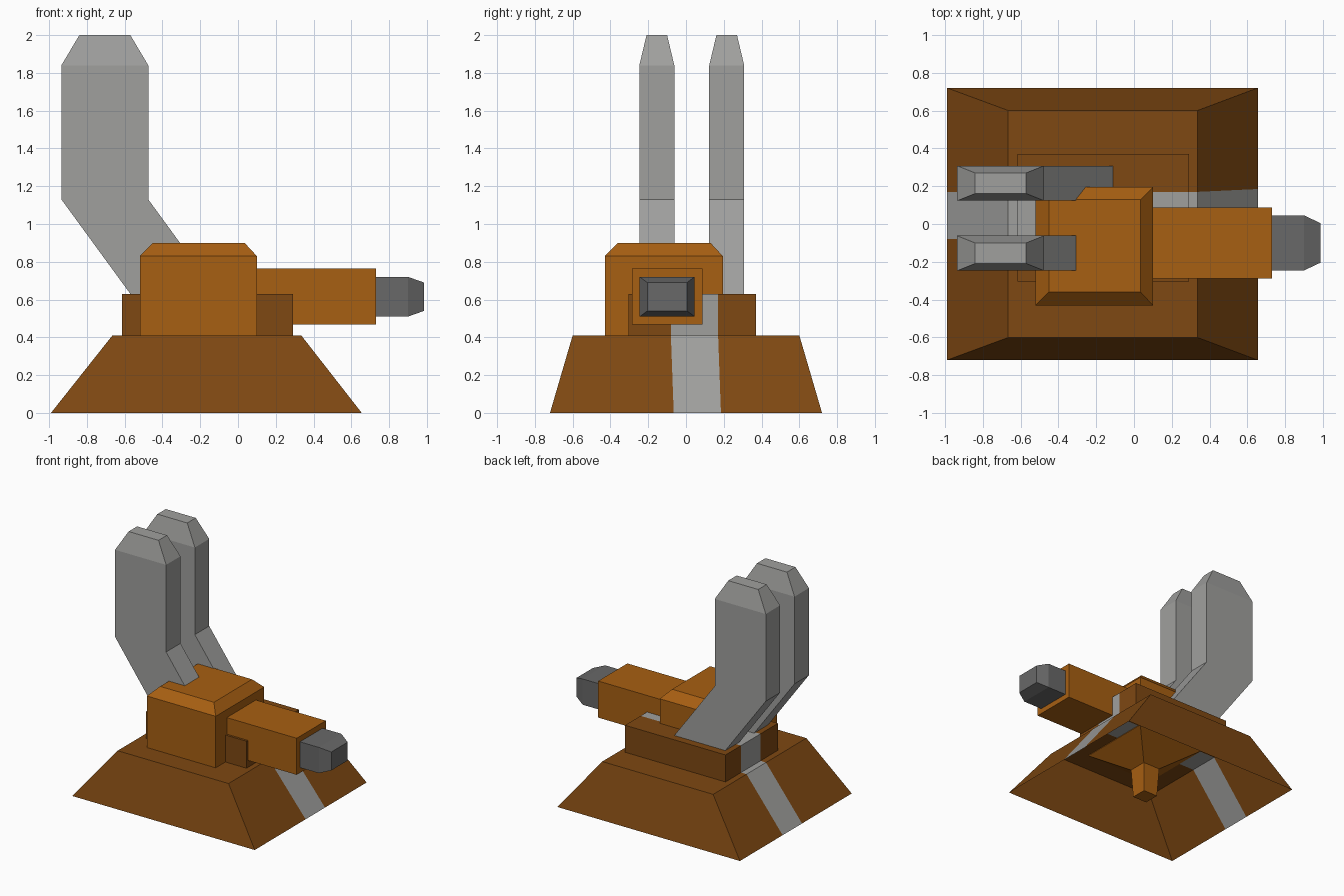
import bpy, bmesh

if "Cube" in bpy.data.objects:
    bpy.data.objects.remove(bpy.data.objects["Cube"])


def material(name, rgb):
    m = bpy.data.materials.new(name)
    m.diffuse_color = (*rgb, 1)
    m.use_nodes = True
    m.node_tree.nodes["Principled BSDF"].inputs["Base Color"].default_value = m.diffuse_color
    return m


ORANGE = material("bright orange brown", (0.39, 0.115, 0.006))
BROWN = material("dark brown", (0.21, 0.065, 0.006))
GREY = material("light grey", (0.35, 0.35, 0.34))
DARK = material("dark grey", (0.14, 0.14, 0.14))


def finish(name, bm, mats):
    bmesh.ops.recalc_face_normals(bm, faces=bm.faces[:])
    me = bpy.data.meshes.new(name)
    bm.to_mesh(me)
    bm.free()
    for m in mats:
        me.materials.append(m)
    ob = bpy.data.objects.new(name, me)
    bpy.context.collection.objects.link(ob)
    return ob


def loft(rings, cap_start=True, cap_end=True):
    """Join successive closed rings of points with flat faces."""
    bm = bmesh.new()
    vs = [[bm.verts.new(p) for p in r] for r in rings]
    n = len(rings[0])
    for a, b in zip(vs, vs[1:]):
        for i in range(n):
            j = (i + 1) % n
            bm.faces.new((a[i], a[j], b[j], b[i]))
    if cap_start:
        bm.faces.new(vs[0][::-1])
    if cap_end:
        bm.faces.new(vs[-1])
    return bm


def rect_z(x0, x1, y0, y1, z):
    return [(x0, y0, z), (x1, y0, z), (x1, y1, z), (x0, y1, z)]


def rect_x(x, y0, y1, z0, z1):
    return [(x, y0, z0), (x, y1, z0), (x, y1, z1), (x, y0, z1)]


def add_stripe(bm):
    """Cut a band along x and colour it grey."""
    for y in (-0.08, 0.17):
        bmesh.ops.bisect_plane(bm, geom=bm.verts[:] + bm.edges[:] + bm.faces[:],
                               plane_co=(0, y, 0), plane_no=(0, 1, 0))
    for f in bm.faces:
        f.material_index = int(-0.08 < f.calc_center_median().y < 0.17)


# Sloped base, open underneath
bm = loft([rect_z(-0.99, 0.655, -0.72, 0.72, 0),
           rect_z(-0.665, 0.335, -0.6, 0.6, 0.41)], cap_start=False)
add_stripe(bm)
for v in bm.verts:  # the band drifts slightly at the lower right edge
    if v.co.x > 0.6 and abs(v.co.y) < 0.3:
        v.co.y += 0.015
finish("base", bm, [BROWN, GREY])

# Step on the base
bm = loft([rect_z(-0.615, 0.29, -0.305, 0.37, 0.41),
           rect_z(-0.615, 0.29, -0.305, 0.37, 0.63)], cap_start=False)
add_stripe(bm)
finish("base_step", bm, [BROWN, GREY])

# Body with chamfered top, narrowing below into a peg
cx, cy = -0.21, -0.117
finish("body", loft([
    rect_z(cx - 0.065, cx + 0.065, cy - 0.065, cy + 0.065, 0.02),
    rect_z(cx - 0.077, cx + 0.077, cy - 0.077, cy + 0.077, 0.26),
    rect_z(-0.52, 0.10, -0.43, 0.195, 0.405),
    rect_z(-0.52, 0.10, -0.43, 0.195, 0.83),
    rect_z(-0.45, 0.035, -0.36, 0.13, 0.90)]), [ORANGE])

# Barrel and tapered muzzle
finish("barrel", loft([rect_x(0.05, -0.287, 0.088, 0.467, 0.765),
                       rect_x(0.73, -0.287, 0.088, 0.467, 0.765)]), [ORANGE])
finish("muzzle", loft([rect_x(0.70, -0.245, 0.045, 0.51, 0.72),
                       rect_x(0.90, -0.245, 0.045, 0.51, 0.72),
                       rect_x(0.985, -0.205, 0.005, 0.54, 0.69)]), [DARK])

# Pair of bent stacks with tapered tips
for name, y0, y1 in (("front_stack", -0.247, -0.062), ("back_stack", 0.123, 0.308)):
    finish(name, loft([
        rect_z(-0.57, -0.11, y0, y1, 0.63),
        rect_z(-0.935, -0.475, y0, y1, 1.13),
        rect_z(-0.935, -0.475, y0, y1, 1.84),
        rect_z(-0.84, -0.57, y0 + 0.038, y1 - 0.038, 2.0)]), [GREY])
